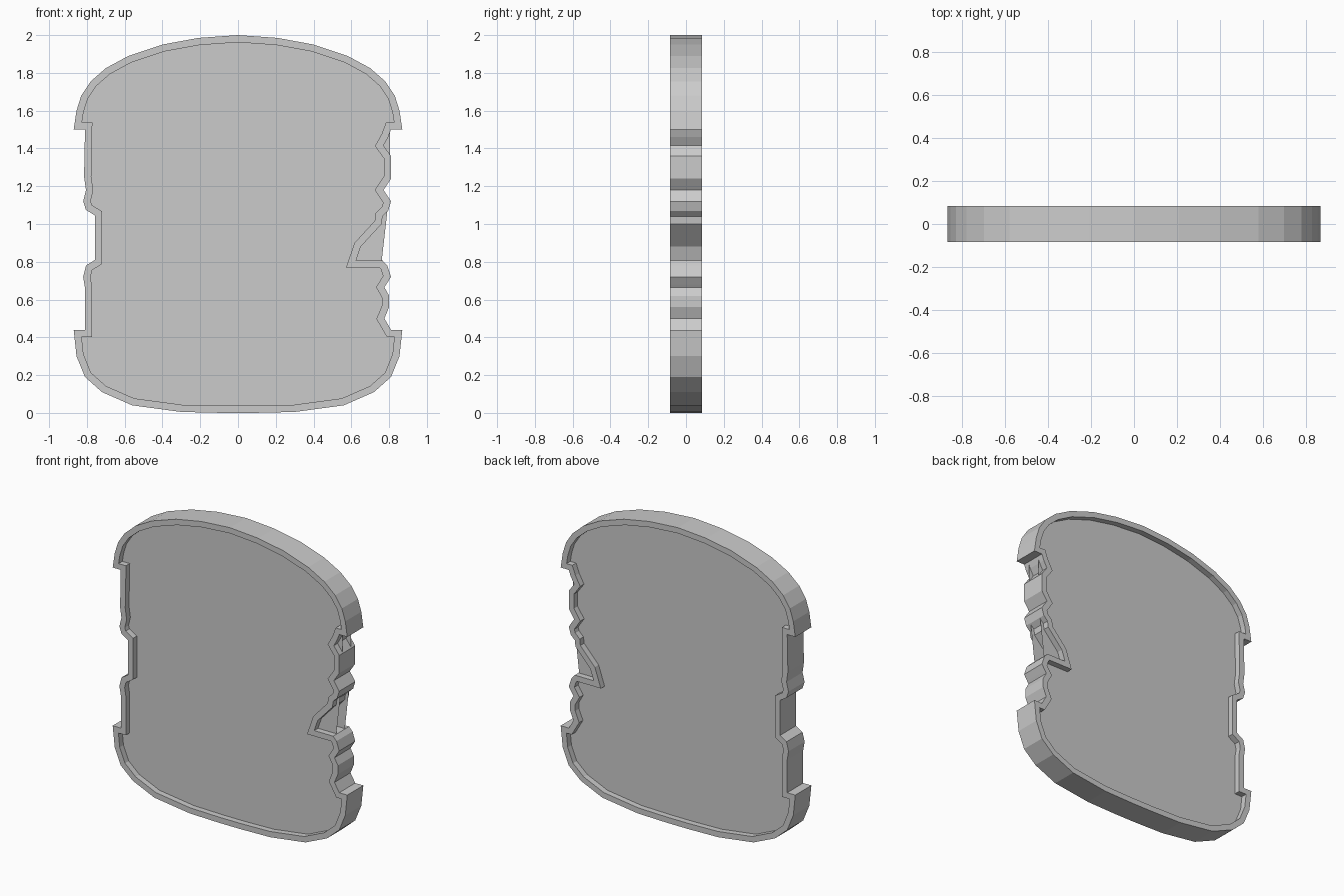
import bpy
import bmesh
from mathutils import Vector

HALF_DEPTH = 0.085
PANEL_OFFSET = 0.045
RIM_WIDTH = 0.038

default_cube = bpy.data.objects.get("Cube")
if default_cube:
    bpy.data.objects.remove(default_cube, do_unlink=True)

# One plain grey for everything
grey = bpy.data.materials.new("plain_grey")
grey.use_nodes = True
grey.diffuse_color = (0.6, 0.6, 0.6, 1)
grey.node_tree.nodes["Principled BSDF"].inputs["Base Color"].default_value = (0.6, 0.6, 0.6, 1)


def mirrored(points):
    """Reversed copy of a half profile on the other side."""
    return [(-x, z) for x, z in reversed(points)]


def inset(points, distance):
    """Mitred inward offset of a closed clockwise outline."""
    result = []
    count = len(points)
    for i in range(count):
        before = Vector(points[i - 1])
        here = Vector(points[i])
        after = Vector(points[(i + 1) % count])
        d1 = (here - before).normalized()
        d2 = (after - here).normalized()
        n1 = Vector((d1.y, -d1.x))
        n2 = Vector((d2.y, -d2.x))
        bisector = n1 + n2
        result.append(tuple(here + bisector * (distance / max(1 + n1.dot(n2), 0.25))))
    return result


def finish(name, bm):
    mesh = bpy.data.meshes.new(name)
    bm.to_mesh(mesh)
    bm.free()
    mesh.materials.append(grey)
    obj = bpy.data.objects.new(name, mesh)
    bpy.context.collection.objects.link(obj)
    return obj


# Half profiles of the rounded top and bottom, clockwise
top_half = [(0.21, 1.985), (0.40, 1.95), (0.58, 1.89), (0.70, 1.825), (0.78, 1.755),
            (0.83, 1.68), (0.855, 1.60), (0.87, 1.50), (0.81, 1.50)]
bottom_half = [(0.81, 0.44), (0.87, 0.44), (0.855, 0.30), (0.81, 0.19), (0.72, 0.11),
               (0.56, 0.04), (0.30, 0.005), (0.08, 0)]

# Wavy right-hand edge, with a small nick and a wedge-shaped gap
nick = [(0.795, 1.46), (0.77, 1.415)]
bumps = [(0.81, 1.36), (0.81, 1.24), (0.77, 1.18), (0.81, 1.12), (0.795, 1.07)]
gap = [(0.765, 1.04), (0.76, 1.00), (0.65, 0.88), (0.625, 0.807)]
lower_bumps = [(0.765, 0.807), (0.79, 0.78), (0.81, 0.72), (0.785, 0.68), (0.775, 0.665),
               (0.80, 0.62), (0.80, 0.56), (0.775, 0.50)]

# Straighter left-hand edge with a shallow square notch
left_edge = [(-0.81, 0.66), (-0.82, 0.72), (-0.805, 0.78), (-0.757, 0.81),
             (-0.757, 1.045), (-0.805, 1.075), (-0.82, 1.12), (-0.805, 1.18),
             (-0.815, 1.25)]

start = [(0, 2)] + top_half
end = lower_bumps + bottom_half + mirrored(bottom_half) + left_edge + mirrored(top_half)
outline = start + nick + bumps + gap + end
panel_outline = start + bumps + end

# Raised rim following the outline through the full depth
bm = bmesh.new()
loops = []
for points, y in ((outline, -HALF_DEPTH), (outline, HALF_DEPTH),
                  (inset(outline, RIM_WIDTH), HALF_DEPTH),
                  (inset(outline, RIM_WIDTH), -HALF_DEPTH)):
    loops.append([bm.verts.new((x, y, z)) for x, z in points])
total = len(outline)
for k in range(4):
    a, b = loops[k], loops[(k + 1) % 4]
    for i in range(total):
        j = (i + 1) % total
        bm.faces.new((a[i], a[j], b[j], b[i]))
bmesh.ops.recalc_face_normals(bm, faces=bm.faces)
finish("rim", bm)

# Thin front and back panels recessed inside the rim, bridging the gaps
panel_points = inset(panel_outline, 0.004)
for name, side in (("front_panel", -1), ("back_panel", 1)):
    bm = bmesh.new()
    ring = [bm.verts.new((x, side * PANEL_OFFSET, z)) for x, z in panel_points]
    face = bm.faces.new(ring)
    face.normal_update()
    if face.normal.y * side < 0:
        face.normal_flip()
    finish(name, bm)
